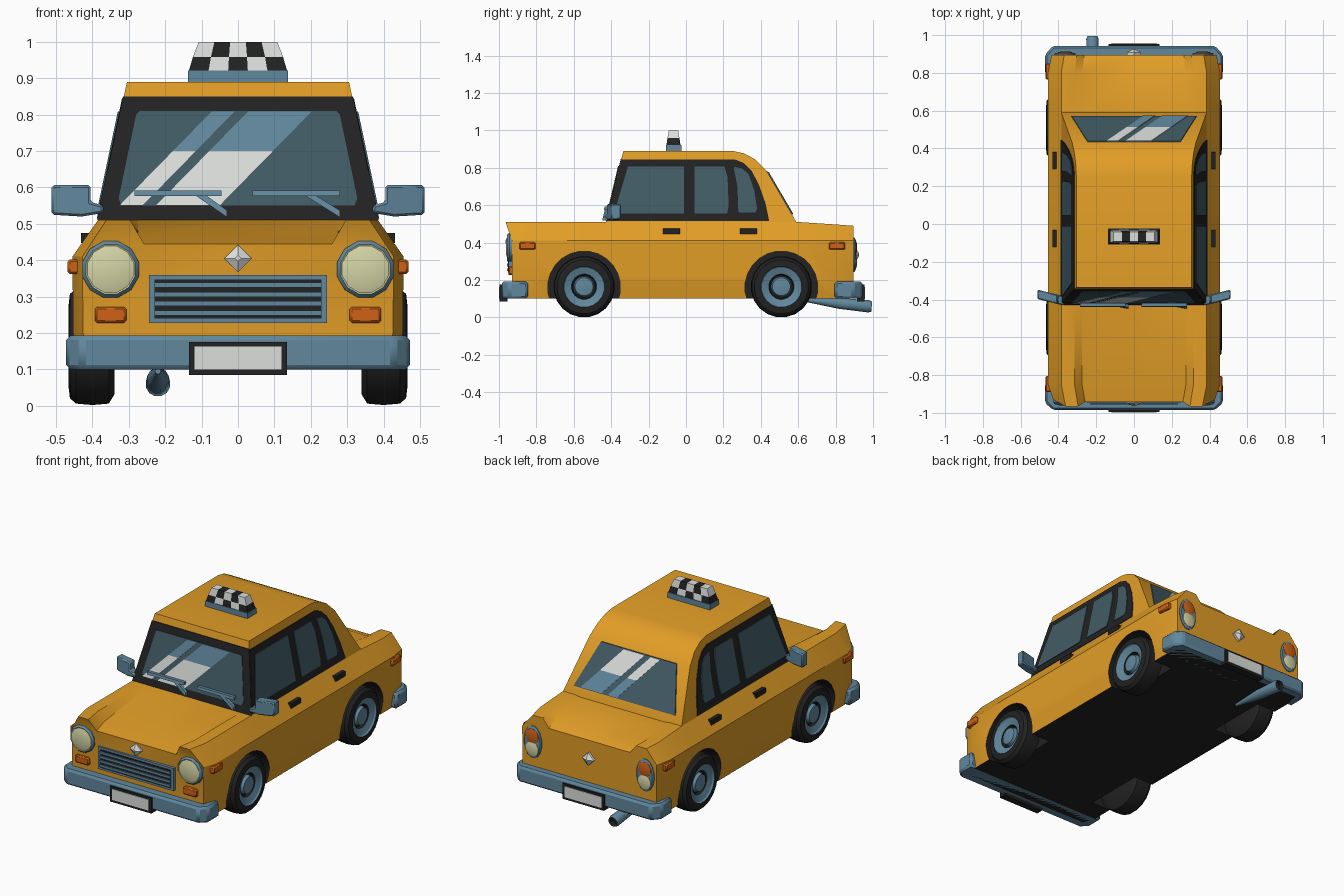
import bpy, bmesh, math
from mathutils import Vector, Matrix

if "Cube" in bpy.data.objects:
    bpy.data.objects.remove(bpy.data.objects["Cube"], do_unlink=True)


def material(name, rgb):
    m = bpy.data.materials.new(name)
    m.use_nodes = True
    m.diffuse_color = (*rgb, 1)
    m.node_tree.nodes["Principled BSDF"].inputs["Base Color"].default_value = (*rgb, 1)
    return m


YELLOW = material("taxi yellow", (0.76, 0.34, 0.02))
BLUE = material("steel blue", (0.12, 0.245, 0.34))
GLASS = material("dark glass", (0.055, 0.105, 0.13))
BLACK = material("black", (0.016, 0.016, 0.016))
WHITE = material("white", (0.72, 0.74, 0.72))
CREAM = material("lamp cream", (0.66, 0.66, 0.38))
ORANGE = material("lamp orange", (0.62, 0.12, 0.008))


def add(name, bm, mats, angle=32):
    bmesh.ops.recalc_face_normals(bm, faces=bm.faces)
    mesh = bpy.data.meshes.new(name)
    bm.to_mesh(mesh)
    bm.free()
    for m in mats:
        mesh.materials.append(m)
    ob = bpy.data.objects.new(name, mesh)
    bpy.context.collection.objects.link(ob)
    smooth(ob, angle)
    return ob


def smooth(ob, angle=32):
    bpy.ops.object.select_all(action='DESELECT')
    ob.select_set(True)
    bpy.context.view_layer.objects.active = ob
    bpy.ops.object.shade_smooth_by_angle(angle=math.radians(angle))


def prism(name, pts, place, d0, d1, mat, bevel=0):
    """Outline pts (u, v) swept from depth d0 to d1; place maps (u, v, d) to space."""
    bm = bmesh.new()
    a, b = ([bm.verts.new(place(u, v, d)) for u, v in pts] for d in (d0, d1))
    bm.faces.new(a)
    bm.faces.new(b)
    for i in range(len(pts)):
        j = (i + 1) % len(pts)
        bm.faces.new((a[i], a[j], b[j], b[i]))
    ob = add(name, bm, [mat])
    if bevel:
        mod = ob.modifiers.new("bevel", 'BEVEL')
        mod.width = bevel
    return ob


def lathe(name, centre, axis, profile, n=20, sx=1, sy=1):
    """Profile rows (radius, height, material of the band reaching this row)."""
    rot = Vector(axis).to_track_quat('Z', 'Y').to_matrix()
    mats = list(dict.fromkeys(p[2] for p in profile))
    bm = bmesh.new()
    rings = []
    for r, h, _ in profile:
        ring = []
        for k in range(n):
            t = 2 * math.pi * (k + 0.5) / n
            ring.append(bm.verts.new(rot @ Vector((r * sx * math.cos(t), r * sy * math.sin(t), h))))
        rings.append(ring)
    for a, b, p in zip(rings, rings[1:], profile[1:]):
        for k in range(n):
            f = bm.faces.new((a[k], a[k - 1], b[k - 1], b[k]))
            f.material_index = mats.index(p[2])
    for ring, p in ((rings[0], profile[0]), (rings[-1], profile[-1])):
        bm.faces.new(ring).material_index = mats.index(p[2])
    ob = add(name, bm, mats)
    ob.location = centre
    return ob


def rect(u0, v0, u1, v1):
    return [(u0, v0), (u1, v0), (u1, v1), (u0, v1)]


def half_width(z):
    return 0.385 - (z - 0.51) * 0.21


# Surface maps: upright facing front or back, windscreen, rear window, cabin side
def upright(u, v, d): return (u, d, v)
def flat(u, v, d): return (u, v, d)
def windscreen(u, v, d): return (u, -0.425 + (v - 0.51) * 0.237 - d, v)
def rear_slope(u, v, d): return (u, 0.59 - (v - 0.51) * 0.582 + d, v)
def cabin_side(s): return lambda u, v, d: (s * (half_width(v) + d), u, v)


# Lower body: cross-sections lofted from nose to tail, fenders raised at both ends
def section(y, lean, w, top, deck):
    half = [(0, .1), (.435, .1), (.453, .2), (.455, .41), (.385, top), (.315, top), (.275, deck), (0, deck)]
    half = [(x * w, y + lean * max(0, z - .41) * 10, z) for x, z in half]
    return half + [(-x, yy, z) for x, yy, z in half[6:0:-1]]


bm = bmesh.new()
rings = [[bm.verts.new(p) for p in section(*s)] for s in (
    (-.93, -.035, .94, .51, .445), (-.85, 0, 1, .51, .458), (-.44, 0, 1, .51, .51),
    (.6, 0, 1, .51, .505), (.8, 0, 1, .497, .48), (.895, 0, .96, .49, .44))]
for a, b in zip(rings, rings[1:]):
    for k in range(14):
        bm.faces.new((a[k], a[k - 1], b[k - 1], b[k]))
for r in (rings[0], rings[-1]):
    for ids in ((0, 1, 2, 12, 13), (2, 3, 6, 7, 8, 11, 12), (3, 4, 5, 6), (8, 9, 10, 11)):
        bm.faces.new([r[i] for i in ids])
bmesh.ops.recalc_face_normals(bm, faces=bm.faces)
for f in bm.faces:
    f.material_index = int(f.normal.z < -0.7)
body = add("body", bm, [YELLOW, BLACK])

# Wheels and the dark arches cut for them
TYRE = [(.05, -.06), (.135, -.06), (.16, -.045), (.164, 0), (.16, .045), (.145, .062), (.11, .066)]
RIM = [(.104, .058, BLUE), (.068, .045, BLUE), (.062, .03, BLACK), (.055, .03, BLACK),
       (.048, .052, BLUE), (.02, .056, BLUE)]
for s, side in ((1, "left"), (-1, "right")):
    for y, end in ((-.545, "front"), (.51, "rear")):
        cutter = lathe("arch_cutter", (s * .42, y, .16), (s, 0, 0),
                       [(.195, -.11, BLACK), (.195, .11, BLACK)], 24)
        cutter.data.materials.clear()
        cutter.data.materials.append(YELLOW)
        cutter.data.materials.append(BLACK)
        for p in cutter.data.polygons:
            p.material_index = 1
        mod = body.modifiers.new("arch", 'BOOLEAN')
        mod.object = cutter
        mod.solver = 'EXACT'
        bpy.context.view_layer.objects.active = body
        bpy.ops.object.modifier_apply(modifier=mod.name)
        bpy.data.objects.remove(cutter, do_unlink=True)
        lathe(f"{end}_{side}_wheel", (s * .4, y, .164), (s, 0, 0),
              [(r, h, BLACK) for r, h in TYRE] + RIM)
smooth(body)

# Cabin: side profile spread to the tapering width
prism("cabin", [(-.443, .435), (-.425, .51), (-.335, .89), (.25, .89), (.31, .877), (.37, .845), (.43, .785),
                (.59, .51), (.6, .45)], lambda u, v, d: (d * half_width(v), u, v), -1, 1, YELLOW)

# Windscreen and rear window with slanted reflections
prism("windscreen_frame", [(-.387, .51), (.387, .51), (.316, .85), (-.316, .85)], windscreen, 0, .004, BLACK)
prism("windscreen_glass", [(-.32, .55), (.32, .55), (.328, .57), (.28, .8), (.27, .81),
                           (-.27, .81), (-.28, .8), (-.328, .57)], windscreen, 0, .007, GLASS)
prism("rear_window_glass", [(-.33, .55), (.33, .55), (.245, .78), (-.245, .78)], rear_slope, 0, .006, GLASS)


def reflection(name, place, z0, z1, z2, left, right, lean, mats):
    for za, zb, mat in ((z0, z1, mats[0]), (z1, z2, mats[1])):
        a, b = (za - z0) * lean, (zb - z0) * lean
        prism(name, [(left + a, za), (right + a, za), (right + b, zb), (left + b, zb)], place, .001, .009, mat)


for l, r in ((-.325, -.262), (-.225, -.05)):
    reflection("windscreen_reflection", windscreen, .551, .7, .809, l, r, .98, (WHITE, BLUE))
for l, r in ((.05, .11), (.15, .285)):
    reflection("rear_reflection", rear_slope, .552, .655, .778, l, r, -.85, (BLUE, WHITE))

# Wipers
for x0, x1, a0, a1 in ((-.285, -.045, -.12, -.03), (.04, .28, .18, .28)):
    prism("wiper_blade", rect(x0, .577, x1, .592), windscreen, .012, .03, BLUE)
    prism("wiper_arm", [(a0, .58), (a1, .518), (a1, .537), (a0 + .03, .58)], windscreen, .006, .025, BLUE)

# Side windows, mirrors, handles and marker lamps
FRAME = [(-.424, .515), (.445, .515), (.425, .61), (.39, .71), (.35, .785), (.31, .825), (.26, .845), (-.345, .845)]
PANES = [[(-.385, .555), (-.01, .555), (-.01, .808), (-.31, .808)],
         [(.045, .555), (.22, .555), (.228, .6), (.222, .75), (.205, .808), (.045, .808)],
         [(.28, .56), (.37, .56), (.38, .58), (.365, .68), (.335, .765), (.3, .797), (.255, .805), (.275, .7)]]
for s, side in ((1, "left"), (-1, "right")):
    place = cabin_side(s)
    prism(f"{side}_window_frame", FRAME, place, 0, .004, BLACK)
    for pane in PANES:
        prism(f"{side}_window_glass", pane, place, 0, .008, GLASS)
    prism(f"{side}_mirror", [(.37, .53), (.43, .52), (.512, .525), (.512, .606), (.405, .606), (.405, .56), (.37, .55)],
          lambda u, v, d: (s * u, d + (u - .4) * .25, v), -.425, -.375, BLUE, .006)

    def outward(u, v, d): return (s * d, u, v)
    for y in (-.123, .29):
        prism(f"{side}_door_handle", rect(y, .447, y + .09, .475), outward, .38, .432, BLACK)
    for y in (-.89, .765):
        prism(f"{side}_marker_lamp", rect(y, .362, y + .085, .402), outward, .42, .468, ORANGE, .006)

    # Headlamps, indicators and tail lamps
    lathe(f"{side}_headlamp", (s * .35, -.9, .375), (0, -1, 0),
          [(.08, 0, BLUE), (.08, .045, BLUE), (.07, .056, BLUE), (.066, .054, CREAM), (.04, .062, CREAM)], 12)
    prism(f"{side}_indicator", rect(s * .35 - .043, .228, s * .35 + .043, .272), upright, -.95, -.9, ORANGE, .006)
    lathe(f"{side}_tail_lamp_rim", (s * .365, .87, .335), (0, 1, 0),
          [(.095, 0, BLUE), (.095, .03, BLUE), (.085, .036, BLUE)], 16, .6, 1)
    for dz, mat in ((.038, ORANGE), (-.038, CREAM)):
        lathe(f"{side}_tail_lamp", (s * .365, .87, .335 + dz), (0, 1, 0),
              [(.042, 0, mat), (.042, .038, mat), (.025, .043, mat)], 12)

# Grille
prism("grille_frame", rect(-.245, .228, .245, .36), upright, -.948, -.9, BLUE)
prism("grille_back", rect(-.23, .24, .23, .347), upright, -.951, -.9, BLACK)
for i in range(4):
    z = .248 + i * .0255
    prism("grille_slat", rect(-.23, z, .23, z + .014), upright, -.958, -.9, BLUE)

# Bumpers, number plates and diamond ornaments at both ends
for end, s, y, shift, badge_y, badge_z in (("front", -1, .985, 0, .93, .405), ("rear", 1, .943, -.05, .89, .335)):
    prism(f"{end}_bumper", [(u, s * (v + shift)) for u, v in (
        (-.472, .845), (-.472, .945), (-.43, y - shift), (.43, y - shift), (.472, .945), (.472, .845))],
        flat, .1, .193, BLUE, .012)
    prism(f"{end}_plate_frame", rect(-.135, .085, .135, .175), upright, s * (y - .03), s * (y + .011), BLACK)
    prism(f"{end}_plate", rect(-.12, .099, .12, .163), upright, s * y, s * (y + .014), WHITE)
    lathe(f"{end}_ornament", (0, s * badge_y, badge_z), (0, s, 0),
          [(.038, -.01, WHITE), (.038, .018, WHITE), (.008, .034, WHITE)], 4).rotation_euler.y = math.pi / 4

# Exhaust pipe
pipe = lathe("exhaust_pipe", (-.22, .62, .095), (0, 1, 0),
             [(.008, 0, BLUE), (.03, .2, BLUE), (.034, .36, BLUE), (.028, .375, BLUE), (.024, .35, BLACK)], 12)
pipe.rotation_euler.x = -.1

# Roof sign: tapered chequered block on a plinth
prism("sign_plinth", rect(-.137, -.108, .137, -.025), flat, .88, .922, BLUE)
bm = bmesh.new()
grid = {}
for j, (z, w, dy) in enumerate(((.92, .135, .038), (.958, .124, .032), (1, .108, .025))):
    for i in range(6):
        for k in (-1, 1):
            grid[i, j, k] = bm.verts.new(((i / 2.5 - 1) * w, -.067 + k * dy, z))


def tile(keys, dark):
    bm.faces.new([grid[k] for k in keys]).material_index = dark


for i in range(5):
    for j in range(2):
        for k in (-1, 1):
            tile(((i, j, k), (i + 1, j, k), (i + 1, j + 1, k), (i, j + 1, k)), (i + j + 1) % 2)
    tile(((i, 2, -1), (i + 1, 2, -1), (i + 1, 2, 1), (i, 2, 1)), i % 2)
for j in range(2):
    for i in (0, 5):
        tile(((i, j, -1), (i, j, 1), (i, j + 1, 1), (i, j + 1, -1)), 1 - j)
add("roof_sign", bm, [WHITE, BLACK])
